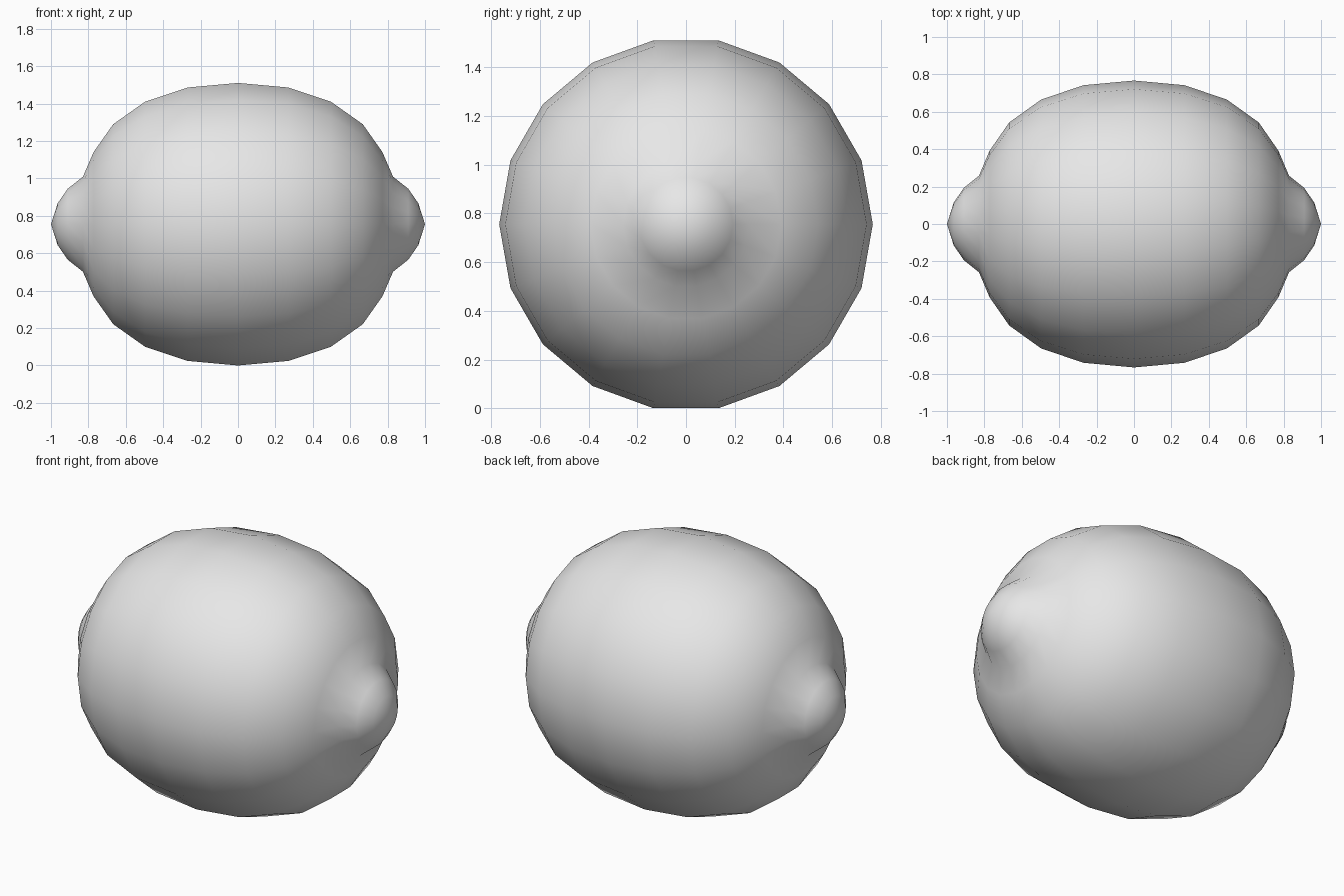
import bpy
import bmesh
import math
from mathutils import Vector

SIDES = 18
cube = bpy.data.objects.get("Cube")
if cube:
    bpy.data.objects.remove(cube, do_unlink=True)

# Plain grey rind
rind = bpy.data.materials.new("light_grey_rind")
rind.use_nodes = True
grey = (0.8, 0.8, 0.8, 1)
rind.diffuse_color = grey
rind.node_tree.nodes["Principled BSDF"].inputs["Base Color"].default_value = grey

# Half profile (distance along the axis, radius), from the middle to the tip
half = [(0, 0.767), (0.27, 0.742), (0.497, 0.665), (0.667, 0.543), (0.772, 0.392),
        (0.829, 0.258), (0.91, 0.193), (0.964, 0.114), (1, 0)]
profile = [(-x, r) for x, r in reversed(half[1:])] + half

# Fruit body with a nub at each end, turned around the x axis
bm = bmesh.new()
points = [bm.verts.new((x, r, 0)) for x, r in profile]
edges = [bm.edges.new(pair) for pair in zip(points, points[1:])]
bmesh.ops.spin(bm, geom=points + edges, cent=(0, 0, 0), axis=(1, 0, 0),
               angle=math.tau, steps=SIDES, use_merge=True)
bmesh.ops.remove_doubles(bm, verts=bm.verts, dist=0.001)
bmesh.ops.recalc_face_normals(bm, faces=bm.faces)
for face in bm.faces:
    face.smooth = True

# Rest the fruit on the ground
lowest = min(v.co.z for v in bm.verts)
bmesh.ops.translate(bm, verts=bm.verts, vec=Vector((0, 0, -lowest)))

mesh = bpy.data.meshes.new("lemon_body")
bm.to_mesh(mesh)
bm.free()
mesh.materials.append(rind)
bpy.context.collection.objects.link(bpy.data.objects.new("lemon_body", mesh))
